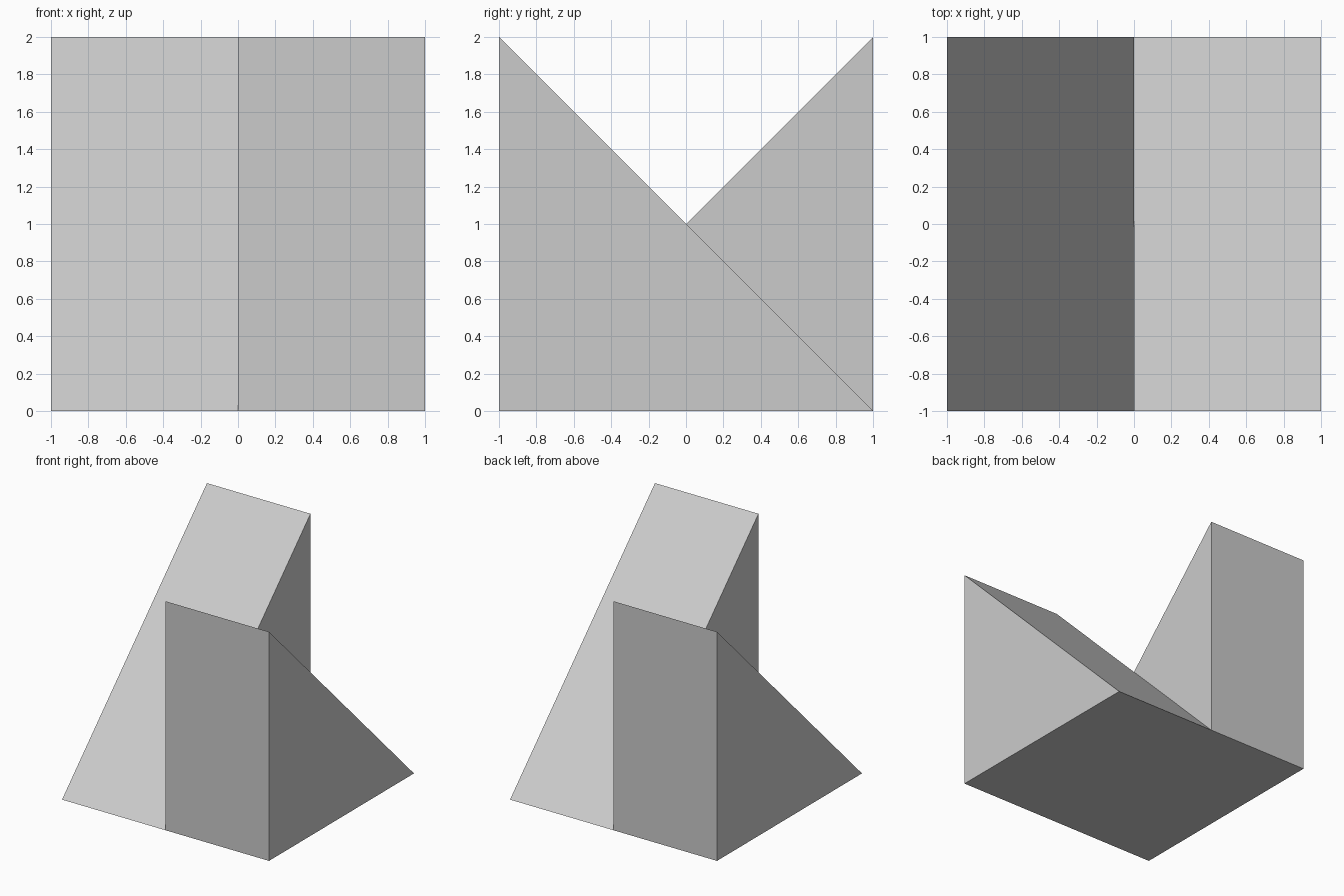
import bpy
import bmesh

cube = bpy.data.objects.get("Cube")
if cube:
    bpy.data.objects.remove(cube, do_unlink=True)

# Single plain grey
GREY = (0.6, 0.6, 0.6, 1.0)
grey = bpy.data.materials.new("light grey")
grey.use_nodes = True
grey.diffuse_color = GREY
grey.node_tree.nodes["Principled BSDF"].inputs["Base Color"].default_value = GREY


def wedge(name, side):
    """Triangular ramp on one side of x = 0; its tall end is at y = -side."""
    bm = bmesh.new()
    profile = [(-side, 0), (side, 0), (-side, 2)]
    face = bm.faces.new([bm.verts.new((0, y, z)) for y, z in profile])
    extruded = bmesh.ops.extrude_face_region(bm, geom=[face])["geom"]
    moved = [v for v in extruded if isinstance(v, bmesh.types.BMVert)]
    bmesh.ops.translate(bm, verts=moved, vec=(side, 0, 0))
    bmesh.ops.recalc_face_normals(bm, faces=bm.faces)
    mesh = bpy.data.meshes.new(name)
    bm.to_mesh(mesh)
    bm.free()
    mesh.materials.append(grey)
    obj = bpy.data.objects.new(name, mesh)
    bpy.context.collection.objects.link(obj)
    return obj


# Two opposed ramps, side by side
wedge("left_wedge", 1)
wedge("right_wedge", -1)
